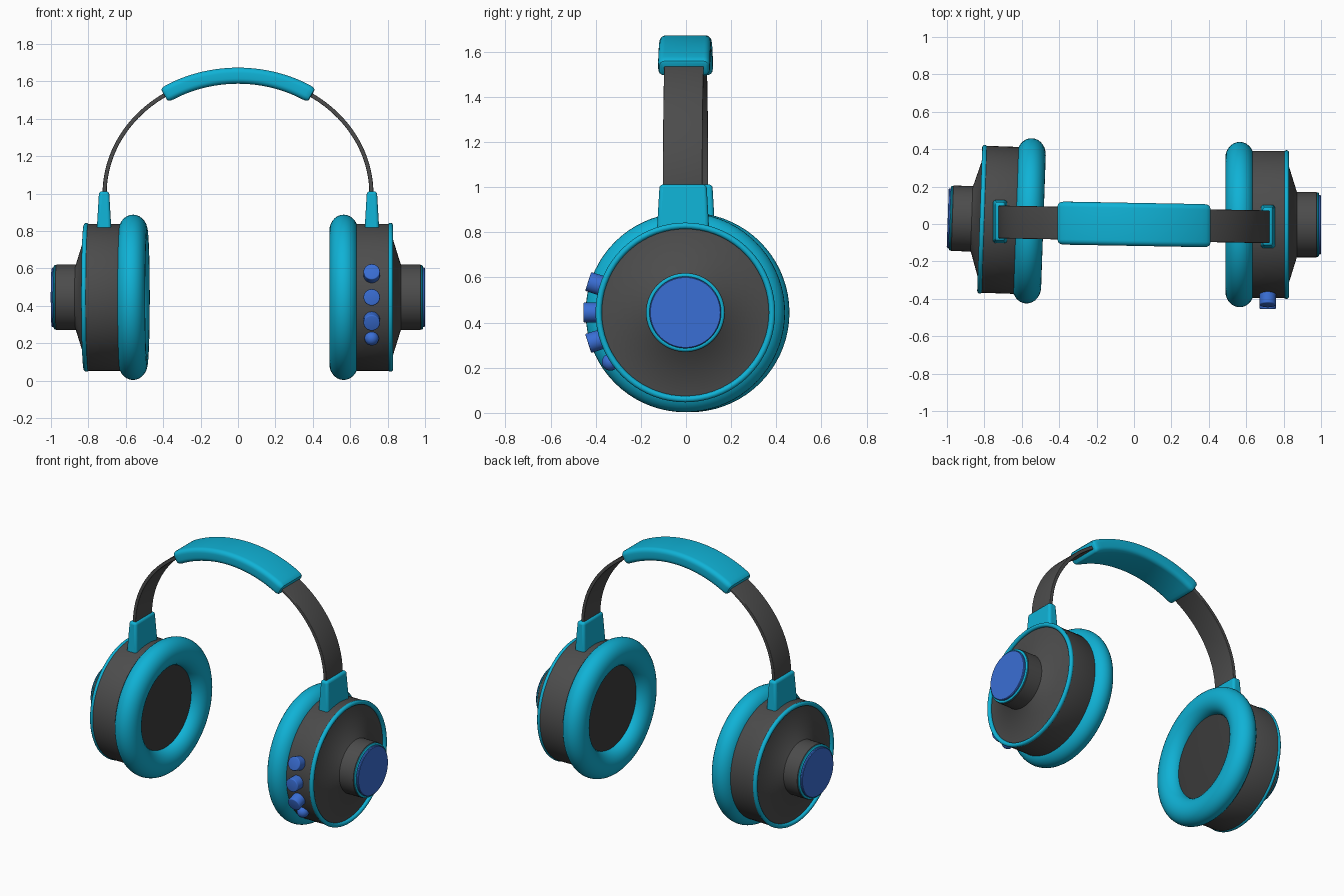
import bpy, bmesh, math
from mathutils import Vector, Matrix

if "Cube" in bpy.data.objects:
    bpy.data.objects.remove(bpy.data.objects["Cube"])


def material(name, rgb):
    m = bpy.data.materials.new(name)
    m.diffuse_color = (*rgb, 1)
    m.use_nodes = True
    m.node_tree.nodes["Principled BSDF"].inputs["Base Color"].default_value = m.diffuse_color
    return m


TEAL = material("teal", (0.005, 0.445, 0.67))
DARK = material("dark grey", (0.072, 0.072, 0.072))
MESH = material("speaker grey", (0.045, 0.045, 0.045))
BLUE = material("blue", (0.042, 0.156, 0.66))
PIVOT = 0.715   # distance of each cup's origin from the middle
CUP_Z = 0.445


def finish(name, bm, mat, angle=35, bevel=0):
    bmesh.ops.recalc_face_normals(bm, faces=bm.faces[:])
    me = bpy.data.meshes.new(name)
    bm.to_mesh(me)
    bm.free()
    me.materials.append(mat)
    ob = bpy.data.objects.new(name, me)
    bpy.context.collection.objects.link(ob)
    if bevel:
        mod = ob.modifiers.new("soft edges", 'BEVEL')
        mod.width, mod.segments = bevel, 4
    bpy.ops.object.select_all(action='DESELECT')
    ob.select_set(True)
    bpy.context.view_layer.objects.active = ob
    bpy.ops.object.shade_smooth_by_angle(angle=math.radians(angle))
    return ob


def revolve(name, profile, side, mat, closed=False, n=72):
    """Turn (x, radius) points around the x axis, relative to the cup origin."""
    bm = bmesh.new()
    rings = []
    for x, r in profile:
        x = side * (x - PIVOT)
        if r == 0:
            rings.append([bm.verts.new((x, 0, 0))] * n)
        else:
            rings.append([bm.verts.new((x, r * math.cos(2 * math.pi * i / n),
                                        r * math.sin(2 * math.pi * i / n))) for i in range(n)])
    pairs = list(zip(rings, rings[1:])) + ([(rings[-1], rings[0])] if closed else [])
    for a, b in pairs:
        for i in range(n):
            j = (i + 1) % n
            bm.faces.new(list(dict.fromkeys((a[i], a[j], b[j], b[i]))))
    return finish(name, bm, mat)


def ring_profile(x, r, rx, rr, n):
    return [(x + rx * math.cos(2 * math.pi * i / n), r + rr * math.sin(2 * math.pi * i / n))
            for i in range(n)]


def rounded_rect(w, h, r, steps=5):
    pts = []
    for k, (sx, sy) in enumerate(((1, 1), (-1, 1), (-1, -1), (1, -1))):
        for i in range(steps + 1):
            a = math.pi / 2 * (k + i / steps)
            pts.append((sx * (w - r) + r * math.cos(a), sy * (h - r) + r * math.sin(a)))
    return pts


def sweep(name, stations, half_w, half_t, radius, mat):
    """Sweep a rounded strip along the headband ellipse; stations are (angle, inset)."""
    bm = bmesh.new()
    rings = []
    for deg, inset in stations:
        a = math.radians(deg)
        c = Vector((0.713 * math.cos(a), 0, 1.0 + 0.63 * math.sin(a)))
        c.y = -0.018 * c.x - 0.002
        out = Vector((0.63 * math.cos(a), 0, 0.713 * math.sin(a))).normalized()
        sec = rounded_rect(half_w - inset, half_t - inset, max(radius - inset, 0.003))
        rings.append([bm.verts.new(c + out * v + Vector((0, u, 0))) for u, v in sec])
    for a, b in zip(rings, rings[1:]):
        for i in range(len(a)):
            j = (i + 1) % len(a)
            bm.faces.new((a[i], a[j], b[j], b[i]))
    bm.faces.new(rings[0])
    bm.faces.new(rings[-1])
    return finish(name, bm, mat)


# Headband strip and its padded top
sweep("headband", [(-3 + 186 * i / 64, 0) for i in range(65)], 0.0875, 0.011, 0.004, DARK)
pad = [(56.5, 0.014), (56.8, 0.007), (57.6, 0.002)]
pad_mid = [(59 + 62 * i / 28, 0) for i in range(29)]
sweep("headband_pad", pad + pad_mid + [(180 - d, k) for d, k in reversed(pad)],
      0.115, 0.043, 0.028, TEAL)

# Ear cups: the left one is turned slightly
for side, label, loc, turn in ((1, "right", (PIVOT, -0.003, CUP_Z), 0),
                               (-1, "left", (-0.711, 0.022, CUP_Z), -2)):
    parts = [
        revolve(label + "_cup_body", [(0.585, 0), (0.585, 0.36), (0.60, 0.385), (0.615, 0.393),
                                      (0.81, 0.393), (0.81, 0.37), (0.87, 0.177), (0.872, 0.175),
                                      (0.975, 0.175), (0.981, 0.168), (0.981, 0)], side, DARK),
        revolve(label + "_ear_cushion", ring_profile(0.565, 0.355, 0.077, 0.087, 28),
                side, TEAL, True),
        revolve(label + "_speaker_cover", [(0.59, 0.30), (0.56, 0.30), (0.553, 0.2),
                                           (0.55, 0.1), (0.549, 0)], side, MESH),
        revolve(label + "_cup_rim", ring_profile(0.815, 0.384, 0.014, 0.014, 12),
                side, TEAL, True),
        revolve(label + "_cap_ring", ring_profile(0.981, 0.164, 0.008, 0.009, 10),
                side, TEAL, True),
        revolve(label + "_cap_disc", [(0.975, 0.159), (0.996, 0.159), (1.0, 0.155), (1.0, 0)],
                side, BLUE),
    ]
    for ob in parts:
        ob.location = loc
        ob.rotation_euler.z = math.radians(turn)

    # Tapered sleeve joining cup and headband
    bm = bmesh.new()
    bmesh.ops.create_cube(bm, size=2)
    for v in bm.verts:
        top = v.co.z > 0
        v.co = (v.co.x * (0.027 if top else 0.04), v.co.y * (0.104 if top else 0.117),
                1.012 if top else 0.79)
    sleeve = finish(label + "_sleeve", bm, TEAL, bevel=0.016)
    sleeve.location = (side * 0.716, -0.013 * side, 0)

# Control buttons around the front of the right cup
for i, deg in enumerate((17.7, 0, -17.7)):
    bm = bmesh.new()
    bmesh.ops.create_cone(bm, cap_ends=True, segments=32, radius1=0.044, radius2=0.044, depth=0.09)
    rim = [e for e in bm.edges if all(v.co.z > 0 for v in e.verts)]
    bmesh.ops.bevel(bm, geom=rim, offset=0.006, segments=3, affect='EDGES', profile=0.5)
    a = math.radians(deg)
    out = Vector((0, -math.cos(a), math.sin(a)))
    ob = finish("button_%d" % (i + 1), bm, BLUE)
    ob.location = Vector((PIVOT, -0.003, CUP_Z)) + out * 0.407
    ob.rotation_euler = out.to_track_quat('Z', 'Y').to_euler()

# Small round knob below the buttons
bm = bmesh.new()
bmesh.ops.create_uvsphere(bm, u_segments=24, v_segments=16, radius=0.038)
a = math.radians(-33.5)
knob = finish("round_knob", bm, BLUE, 60)
knob.location = (PIVOT, -0.003 - 0.398 * math.cos(a), CUP_Z + 0.398 * math.sin(a))
